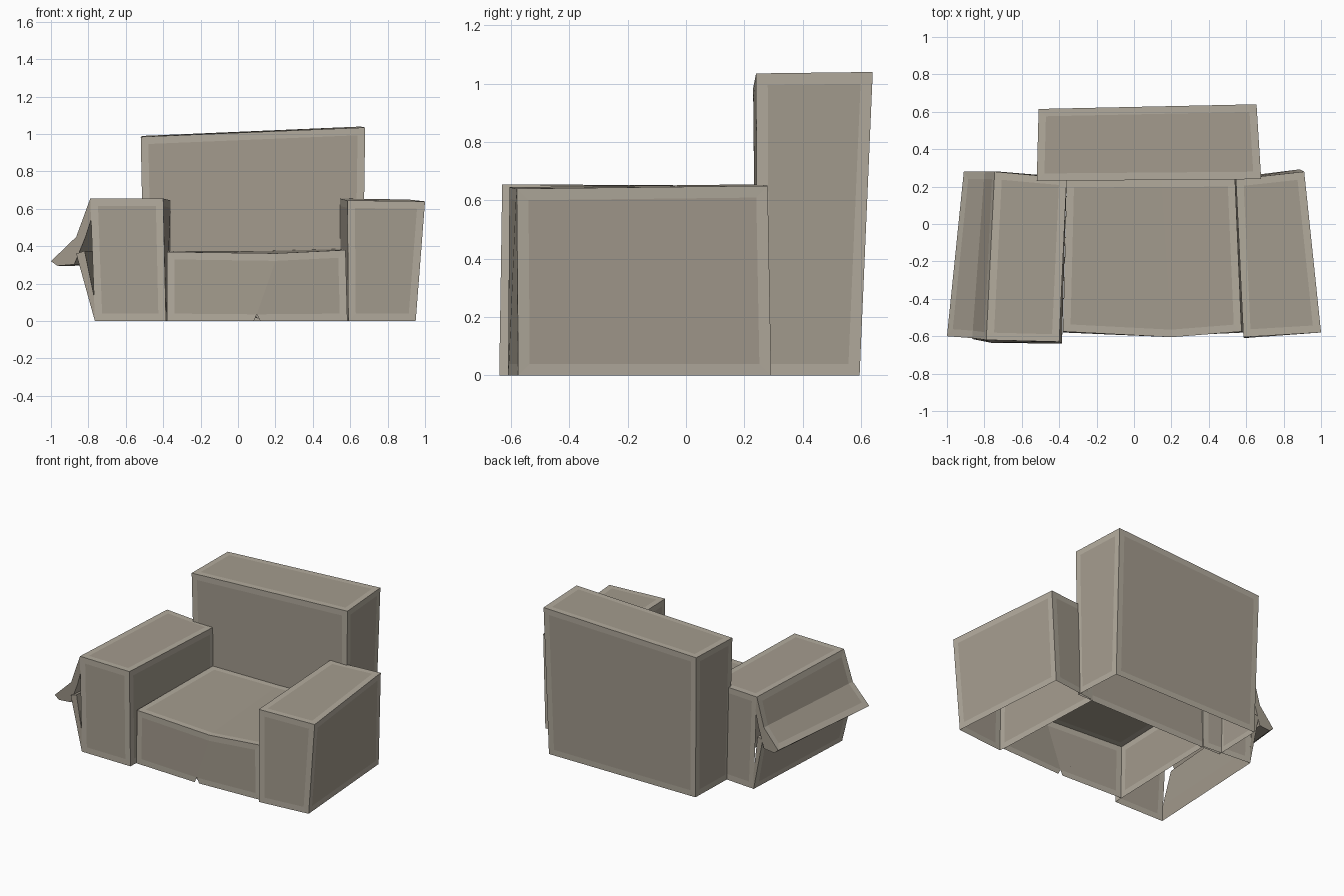
import bpy, bmesh
from mathutils import Vector

if "Cube" in bpy.data.objects:
    bpy.data.objects.remove(bpy.data.objects["Cube"])


def material(name, rgb):
    m = bpy.data.materials.new(name)
    m.diffuse_color = (*rgb, 1)
    m.use_nodes = True
    m.node_tree.nodes["Principled BSDF"].inputs["Base Color"].default_value = m.diffuse_color
    return m


FABRIC = material("fabric", (0.37, 0.33, 0.27))
BORDER = material("border", (0.45, 0.41, 0.34))


def finish(bm, name):
    mesh = bpy.data.meshes.new(name)
    bm.to_mesh(mesh)
    bm.free()
    mesh.materials.append(FABRIC)
    mesh.materials.append(BORDER)
    obj = bpy.data.objects.new(name, mesh)
    bpy.context.collection.objects.link(obj)
    return obj


def add_borders(bm, groups, width=0.04):
    """Lighter piping strip around each panel."""
    bmesh.ops.recalc_face_normals(bm, faces=bm.faces[:])
    for faces in groups:
        ring = bmesh.ops.inset_region(bm, faces=faces, thickness=width,
                                      use_boundary=True, use_even_offset=True)
        for f in ring["faces"]:
            f.material_index = 1


def shell(top, bottom, tops, sides):
    """Open-bottomed box: top/bottom rings, top face loops, side panels as edge index groups."""
    bm = bmesh.new()
    t = [bm.verts.new(p) for p in top]
    b = [bm.verts.new((x, y, 0)) for x, y in bottom]
    n = len(t)
    groups = [[bm.faces.new([t[i] for i in loop]) for loop in tops]]
    for side in sides:
        groups.append([bm.faces.new((b[i], b[(i + 1) % n], t[(i + 1) % n], t[i])) for i in side])
    add_borders(bm, groups)
    return bm


QUAD = [(0, 1, 2, 3)]
BOX = [[0], [1], [2], [3]]

# Backrest, slightly skewed
finish(shell([(-.52, .23, .985), (.68, .24, 1.035), (.655, .64, 1.04), (-.51, .615, .99)],
             [(-.50, .24), (.665, .245), (.645, .595), (-.49, .595)], QUAD, BOX), "backrest")

# Right arm
finish(shell([(.585, -.605, .645), (1.0, -.58, .64), (.91, .28, .65), (.545, .24, .655)],
             [(.59, -.61), (.95, -.575), (.885, .292), (.55, .25)], QUAD, BOX), "right_arm")

# Left arm, its torn outer side left open
finish(shell([(-.79, -.62, .655), (-.40, -.63, .655), (-.36, .245, .645), (-.745, .28, .65)],
             [(-.765, -.635), (-.385, -.64), (-.36, .25), (-.72, .28)],
             QUAD, [[0], [1], [2]]), "left_arm")

# Seat with a bowed front
bm = shell([(-.38, -.575, .37), (.2, -.605, .362), (.575, -.575, .38),
            (.54, .24, .385), (.15, .238, .375), (-.36, .235, .375)],
           [(-.38, -.58), (.1, -.6), (.585, -.58), (.55, .24), (.15, .24), (-.36, .24)],
           [(0, 1, 4, 5), (1, 2, 3, 4)], [[0, 1], [2], [3, 4], [5]])

# Small rip and folded sliver at the front hem
low = min(bm.verts, key=lambda v: (v.co - Vector((.1, -.6, 0))).length)
rip = min(low.link_edges, key=lambda e: e.calc_length())
peak = rip.other_vert(low)
peak.co.z = .036
bmesh.ops.split_edges(bm, edges=[rip])
pair = [v for v in bm.verts if (v.co - Vector((.1, -.6, 0))).length < 1e-4]
pair.sort(key=lambda v: v.link_faces[0].calc_center_median().x)
for v, x in zip(pair, (.085, .12)):
    v.co.x = x
bm.faces.new([bm.verts.new(p) for p in ((.085, -.595, .034), (.12, -.595, .004), (.08, -.36, .03))])
finish(bm, "seat")


def flap(name, front, back, y_front, y_back, outer):
    """Thick bent sheet between two x-z profiles; the first edges form the outer panel."""
    bm = bmesh.new()
    f = [bm.verts.new((x, y, z)) for (x, z), y in zip(front, y_front)]
    b = [bm.verts.new((x, y_back, z)) for x, z in back]
    n = len(f)
    faces = [bm.faces.new((f[i], f[(i + 1) % n], b[(i + 1) % n], b[i])) for i in range(n)]
    bm.faces.new(f[::-1])
    bm.faces.new(b)
    add_borders(bm, [faces[:outer]])
    finish(bm, name)


# Torn side panel: upper flap hanging outwards, lower flap leaning out
flap("upper_flap",
     [(-.79, .655), (-.865, .45), (-1.0, .32), (-.965, .295), (-.875, .303), (-.815, .45), (-.783, .55)],
     [(-.745, .65), (-.80, .45), (-.91, .32), (-.88, .295), (-.80, .303), (-.755, .45), (-.735, .55)],
     [-.62, -.61, -.60, -.60, -.60, -.61, -.62], .28, 2)
flap("lower_flap",
     [(-.765, 0), (-.865, .36), (-.82, .375), (-.765, .11)],
     [(-.72, 0), (-.79, .36), (-.75, .375), (-.72, .11)],
     [-.635, -.615, -.615, -.63], .28, 1)
